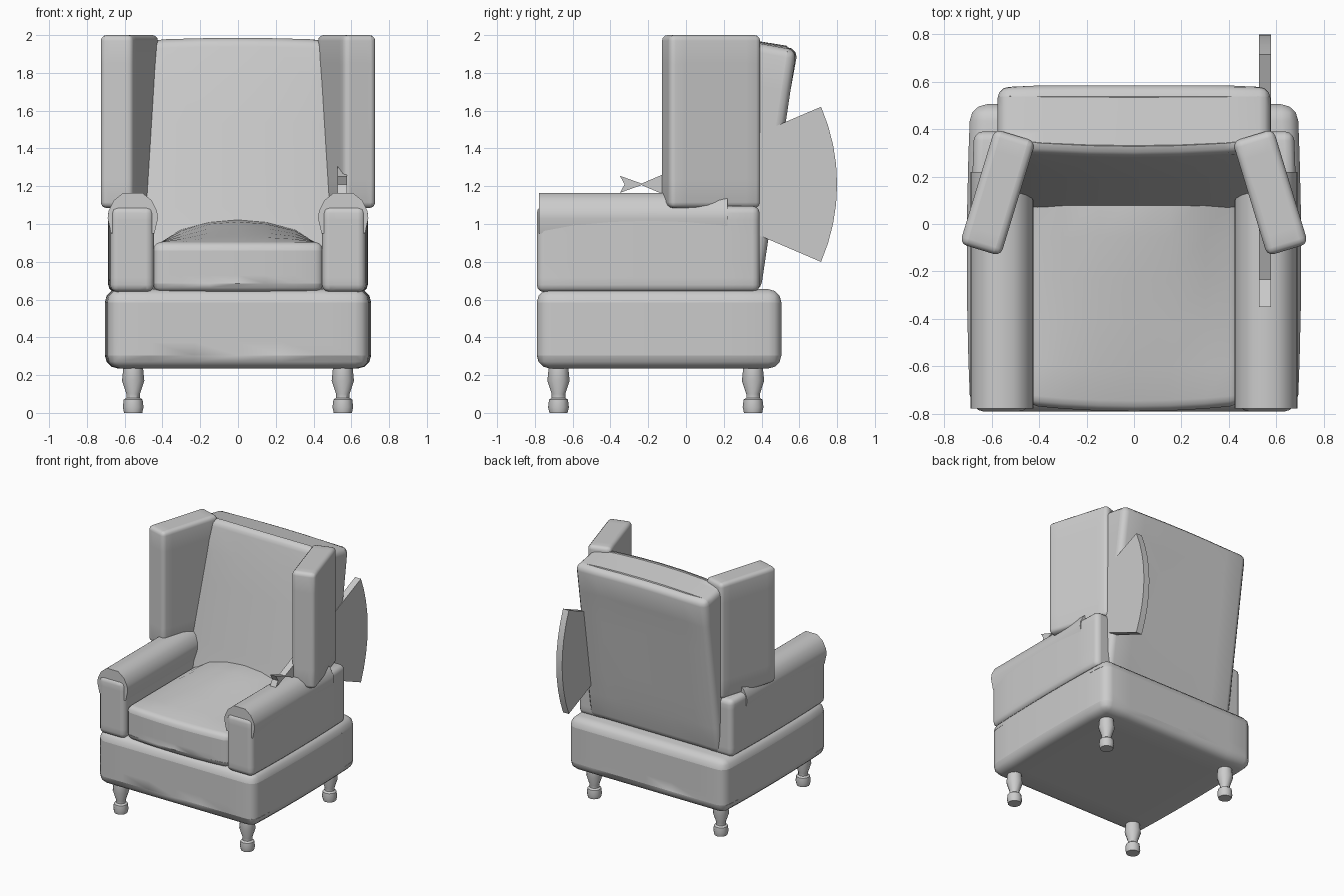
import bpy, bmesh, math
from mathutils import Matrix

if bpy.data.objects.get("Cube"):
    bpy.data.objects.remove(bpy.data.objects["Cube"])

fabric = bpy.data.materials.new("light grey")
fabric.use_nodes = True
GREY = (0.6, 0.6, 0.6, 1)
fabric.diffuse_color = GREY
fabric.node_tree.nodes["Principled BSDF"].inputs["Base Color"].default_value = GREY


def finish(bm, name, angle=40):
    """Turn a bmesh into a shaded object."""
    bmesh.ops.recalc_face_normals(bm, faces=bm.faces)
    mesh = bpy.data.meshes.new(name)
    bm.to_mesh(mesh)
    bm.free()
    mesh.materials.append(fabric)
    obj = bpy.data.objects.new(name, mesh)
    bpy.context.collection.objects.link(obj)
    bpy.ops.object.select_all(action='DESELECT')
    obj.select_set(True)
    bpy.context.view_layer.objects.active = obj
    bpy.ops.object.shade_smooth_by_angle(angle=math.radians(angle))
    return obj


def padded_box(name, lo, hi, bevel, shape=None, turn=0):
    """Upholstered block: a gridded box, reshaped, with rounded edges."""
    bm = bmesh.new()
    bmesh.ops.create_cube(bm, size=2)
    bmesh.ops.subdivide_edges(bm, edges=bm.edges[:], cuts=5, use_grid_fill=True)
    hard = [e for e in bm.edges if e.calc_face_angle() > 1]
    mid = [(a + b) / 2 for a, b in zip(lo, hi)]
    half = [(b - a) / 2 for a, b in zip(lo, hi)]
    for v in bm.verts:
        u = v.co.copy()
        v.co = [m + h * c for m, h, c in zip(mid, half, u)]
        if shape:
            shape(v.co, u)
    bmesh.ops.bevel(bm, geom=hard, offset=bevel, segments=3, profile=0.5,
                    affect='EDGES', clamp_overlap=True)
    if turn:
        pivot = Matrix.Translation(mid)
        bm.transform(pivot @ Matrix.Rotation(turn, 4, 'Z') @ pivot.inverted())
    return finish(bm, name)


def prism(name, outline, place, a, b):
    """Extrude a flat outline between a and b; place maps (p, q, depth) to xyz."""
    bm = bmesh.new()
    rings = [[bm.verts.new(place(p, q, d)) for p, q in outline] for d in (a, b)]
    n = len(outline)
    for ring in rings:
        bm.faces.new(ring)
    for i in range(n):
        j = (i + 1) % n
        bm.faces.new((rings[0][i], rings[0][j], rings[1][j], rings[1][i]))
    return finish(bm, name)


# Base, slightly fuller in the middle of its sides
def base_shape(co, u):
    co.x += 0.015 * u.x * (1 - u.y ** 2)


padded_box("base", (-0.69, -0.79, 0.235), (0.69, 0.505, 0.655), 0.085, base_shape)


# Seat cushion with a crowned top and bowed front
def seat_shape(co, u):
    if u.z > 0:
        co.z += 0.12 * u.z * (1 - u.x ** 2) * min(1, (u.y + 1) / 1.5)
    if u.y < 0:
        co.y += 0.025 * u.y * (1 - u.x ** 2)


padded_box("seat_cushion", (-0.45, -0.765, 0.64), (0.45, 0.3, 0.905), 0.06, seat_shape)


# Backrest, leaning backwards with a padded front
def back_shape(co, u):
    t = (u.z + 1) / 2
    front = 0.03 + 0.28 * t - 0.03 * (1 - u.x ** 2)
    rear = 0.395 + 0.19 * t
    co.y = front + (rear - front) * (u.y + 1) / 2
    co.z += t * (0.015 * (1 - u.x ** 2) - 0.025 * u.y)


padded_box("backrest", (-0.575, 0, 0.645), (0.575, 0.5, 1.945), 0.055, back_shape)

# Arms, rolled arm tops, wings and legs on both sides
ROLL = [(0.115, 0.95), (0.133, 1.03), (0.128, 1.07), (0.1, 1.125), (0.05, 1.165)]
ROLL += [(-p, q) for p, q in reversed(ROLL)]
LEG = [(0, 0), (0.048, 0), (0.055, 0.03), (0.05, 0.07), (0.036, 0.08), (0.036, 0.1),
       (0.059, 0.17), (0.052, 0.24), (0, 0.24)]


def leg(name, x, y):
    bm = bmesh.new()
    points = [bm.verts.new((x + r, y, z)) for r, z in LEG]
    edges = [bm.edges.new(pair) for pair in zip(points, points[1:])]
    bmesh.ops.spin(bm, geom=points + edges, cent=(x, y, 0), axis=(0, 0, 1),
                   angle=2 * math.pi, steps=12)
    bmesh.ops.remove_doubles(bm, verts=bm.verts, dist=0.0005)
    finish(bm, name, 30)


for side, s in (("left", 1), ("right", -1)):
    def arm_shape(co, u):
        if u.x * s > 0:
            co.x += 0.012 * s * (1 - u.y ** 2)

    x0, x1 = sorted((0.445 * s, 0.675 * s))
    padded_box(side + "_arm", (x0, -0.79, 0.64), (x1, 0.39, 1.095), 0.05, arm_shape)
    prism(side + "_arm_roll", ROLL, lambda p, q, d: (0.557 * s + p, d, q), -0.777, 0.22)
    wx = 0.575 * s
    padded_box(side + "_wing", (wx - 0.09, -0.12, 1.085), (wx + 0.09, 0.385, 2.0),
               0.055, turn=0.295 * s)
    leg(side + "_front_leg", 0.555 * s, -0.675)
    leg(side + "_back_leg", 0.555 * s, 0.355)

# Thin double fan lever running through the left wing
CY, CZ, SPREAD = -0.235, 1.21, 0.408
ANGLES = [SPREAD * (i / 4 - 1) for i in range(9)]
big = [(CY + 1.035 * math.cos(a), CZ + 1.035 * math.sin(a)) for a in ANGLES]
small = [(-0.35, 1.255), (-0.325, 1.21), (-0.35, 1.165)]
waist = 0.004
outline = [(CY, CZ - waist)] + big + [(CY, CZ + waist)] + small
prism("side_lever", outline, lambda p, q, d: (d, p, q), 0.527, 0.578)
